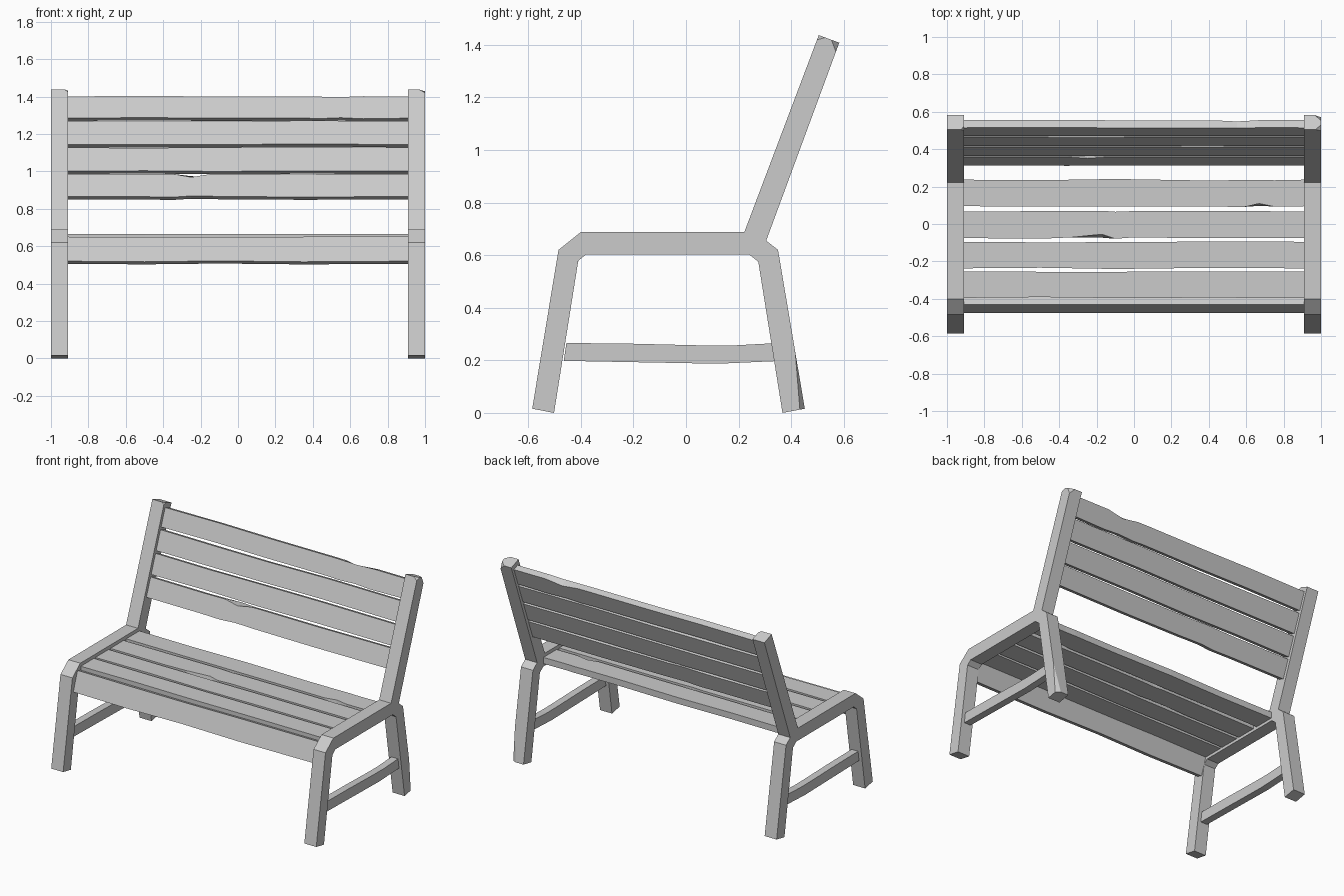
import bpy, bmesh, random
from mathutils import Vector

random.seed(4)
if "Cube" in bpy.data.objects:
    bpy.data.objects.remove(bpy.data.objects["Cube"], do_unlink=True)

# One flat grey for the whole bench
grey = bpy.data.materials.new("plain grey")
grey.use_nodes = True
tone = (0.6, 0.6, 0.6, 1)
grey.diffuse_color = tone
grey.node_tree.nodes["Principled BSDF"].inputs["Base Color"].default_value = tone


def finish(name, bm):
    bmesh.ops.recalc_face_normals(bm, faces=bm.faces)
    mesh = bpy.data.meshes.new(name)
    bm.to_mesh(mesh)
    bm.free()
    mesh.materials.append(grey)
    obj = bpy.data.objects.new(name, mesh)
    bpy.context.collection.objects.link(obj)
    return obj


def plate(name, outline, x0, x1):
    """Extrude a (y, z) outline along x."""
    bm = bmesh.new()
    face = bm.faces.new([bm.verts.new((x0, y, z)) for y, z in outline])
    new = bmesh.ops.extrude_face_region(bm, geom=[face])["geom"]
    moved = [v for v in new if isinstance(v, bmesh.types.BMVert)]
    bmesh.ops.translate(bm, verts=moved, vec=(x1 - x0, 0, 0))
    return finish(name, bm)


def chip(obj, corner, a, b, c):
    """Slice a corner off along the plane through a, b and c."""
    a, b, c, corner = map(Vector, (a, b, c, corner))
    n = (b - a).cross(c - a).normalized()
    if n.dot(corner - a) < 0:
        n.negate()
    bm = bmesh.new()
    bmesh.ops.create_cube(bm, size=0.3)
    bm.transform(n.to_track_quat('Z', 'Y').to_matrix().to_4x4())
    bmesh.ops.translate(bm, verts=bm.verts, vec=(a + b + c) / 3 + n * 0.15)
    cutter = finish("chip_cutter", bm)
    cutter.hide_render = True
    mod = obj.modifiers.new("chip", 'BOOLEAN')
    mod.operation, mod.solver, mod.object = 'DIFFERENCE', 'EXACT', cutter
    bpy.context.view_layer.objects.active = obj
    bpy.ops.object.modifier_apply(modifier=mod.name)
    bpy.data.objects.remove(cutter, do_unlink=True)


def board(name, start, along, width, thick, dent=None):
    """Plank across x: front edge at start, width runs along, thickness runs behind.
    dent = (x, half length, corner, depth) pushes one corner inwards."""
    along = Vector(along).normalized()
    behind = Vector((along.y, -along.x))
    xs = [-0.915, -0.5, -0.1, 0.35, 0.915]
    if dent:
        xs = sorted(xs + [dent[0] + k * dent[1] for k in (-1, 0, 1)])
    bm = bmesh.new()
    rings = []
    for x in xs:
        wob = 0 if abs(x) > 0.9 else 0.004
        low, high = (random.uniform(-wob, wob) for _ in range(2))
        pts = []
        for i, (w, t) in enumerate([(low, 0), (width + high, 0),
                                    (width + high, thick), (low, thick)]):
            if dent and x == dent[0] and i == dent[2]:
                w += dent[3] * (-1 if i in (1, 2) else 1)
            p = Vector(start) + along * w + behind * t
            pts.append(bm.verts.new((x, p.x, p.y)))
        rings.append(pts)
    for r, s in zip(rings, rings[1:]):
        for i in range(4):
            j = (i + 1) % 4
            bm.faces.new((r[i], r[j], s[j], s[i]))
    bm.faces.new(rings[0])
    bm.faces.new(rings[-1])
    return finish(name, bm)


# Side frames: legs, seat rail and back post in one piece
frame = [(-0.585, 0.016), (-0.485, 0.62), (-0.40, 0.688), (0.222, 0.688),
         (0.505, 1.437), (0.583, 1.408), (0.305, 0.655), (0.35, 0.62),
         (0.452, 0.016), (0.367, 0), (0.275, 0.575), (0.24, 0.603),
         (-0.38, 0.603), (-0.41, 0.578), (-0.502, 0)]
# Sagging lower stretchers
stretcher = [(-0.465, 0.198), (-0.2, 0.193), (0.12, 0.187), (0.345, 0.197),
             (0.335, 0.265), (0.17, 0.256), (0.05, 0.257), (-0.2, 0.263), (-0.455, 0.266)]
frames = {}
for side, s in (("left", 1), ("right", -1)):
    frames[side] = plate(side + "_frame", frame, s * 0.91, s)
    plate(side + "_stretcher", stretcher, s * 0.93, s * 0.98)

# Worn corners
post = frames["left"]
chip(post, (1, 0.583, 1.408), (1, 0.553, 1.42), (1, 0.57, 1.374), (0.965, 0.583, 1.408))
chip(post, (1, 0.505, 1.437), (1, 0.498, 1.419), (1, 0.53, 1.428), (0.97, 0.505, 1.437))
chip(post, (1, 0.452, 0.016), (1, 0.416, 0.225), (1, 0.433, 0.013), (0.97, 0.452, 0.016))
post = frames["right"]
chip(post, (-0.91, 0.505, 1.437), (-0.91, 0.5, 1.424), (-0.91, 0.52, 1.431),
     (-0.925, 0.505, 1.437))

# Back slats, set into the leaning posts
lean = Vector((0.353, 0.935)).normalized()
inset = Vector((0.222, 0.688)) + Vector((lean.y, -lean.x)) * 0.022
back = [(0.198, 0.328, (-0.25, 0.1, 1, 0.022)), (0.343, 0.478, None),
        (0.495, 0.629, None), (0.646, 0.770, (0.55, 0.12, 2, 0.015))]
for k, (low, high, dent) in enumerate(back, 1):
    board(f"back_slat_{k}", inset + lean * low, lean, high - low, 0.043, dent)

# Seat slats
seat = [(-0.395, None), (-0.237, None), (-0.075, (-0.17, 0.17, 0, 0.018)),
        (0.095, (0.67, 0.08, 0, 0.012))]
for k, (y, dent) in enumerate(seat, 1):
    board(f"seat_slat_{k}", (y, 0.665), (1, 0), 0.142, 0.043, dent)

# Tilted front apron
board("front_apron", (-0.475, 0.52), (0.045, 0.13), 0.138, 0.043)
